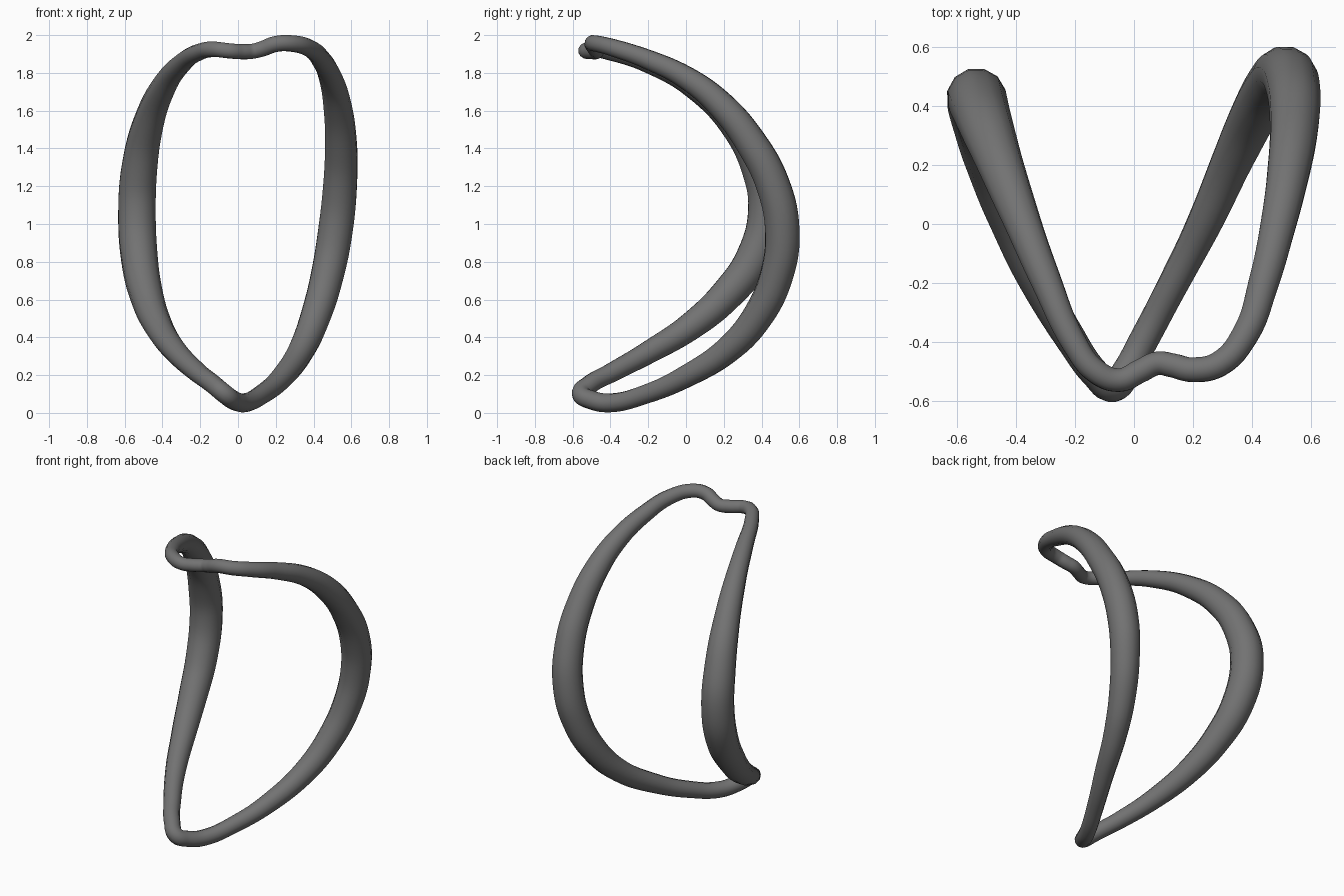
import bpy

# Centreline of the closed ring: x, y, z, tube radius
PATH = [
    # bottom tip and right strand, rising
    (-0.07, -0.555, 0.10, 0.050), (-0.025, -0.50, 0.068, 0.050),
    (0.03, -0.40, 0.053, 0.050), (0.13, -0.21, 0.10, 0.052),
    (0.235, -0.005, 0.19, 0.060), (0.342, 0.235, 0.345, 0.072),
    (0.414, 0.385, 0.52, 0.082), (0.473, 0.48, 0.73, 0.089),
    (0.515, 0.51, 0.96, 0.094), (0.54, 0.463, 1.20, 0.092),
    (0.545, 0.345, 1.43, 0.085), (0.525, 0.18, 1.635, 0.074),
    (0.49, 0.0, 1.775, 0.062), (0.44, -0.20, 1.870, 0.053),
    (0.378, -0.375, 1.93, 0.047),
    # wavy top edge
    (0.29, -0.475, 1.955, 0.044), (0.20, -0.495, 1.953, 0.043),
    (0.13, -0.48, 1.928, 0.042), (0.08, -0.473, 1.915, 0.041),
    (0.02, -0.50, 1.912, 0.041), (-0.05, -0.53, 1.917, 0.041),
    (-0.13, -0.50, 1.925, 0.042), (-0.20, -0.41, 1.912, 0.044),
    # left strand, descending
    (-0.30, -0.19, 1.848, 0.053), (-0.392, 0.04, 1.73, 0.066),
    (-0.472, 0.25, 1.54, 0.083), (-0.52, 0.383, 1.31, 0.097),
    (-0.535, 0.428, 1.07, 0.102), (-0.522, 0.36, 0.82, 0.099),
    (-0.485, 0.215, 0.625, 0.089), (-0.423, 0.03, 0.462, 0.076),
    (-0.332, -0.185, 0.328, 0.063), (-0.215, -0.39, 0.215, 0.053),
    (-0.13, -0.51, 0.15, 0.050),
]

# Smooth tapered tube swept along the path
curve = bpy.data.curves.new("bent_ring", "CURVE")
curve.dimensions = "3D"
curve.bevel_depth = 1.0
curve.bevel_resolution = 4
curve.resolution_u = 6
spline = curve.splines.new("BEZIER")
spline.bezier_points.add(len(PATH) - 1)
spline.use_cyclic_u = True
spline.radius_interpolation = "CARDINAL"
for p, (x, y, z, r) in zip(spline.bezier_points, PATH):
    p.co = (x, y, z)
    p.radius = r
    p.handle_left_type = p.handle_right_type = "AUTO"

ring = bpy.data.objects.new("bent_ring", curve)
bpy.context.collection.objects.link(ring)
bpy.context.view_layer.objects.active = ring
ring.select_set(True)
bpy.ops.object.convert(target="MESH")
bpy.ops.object.shade_smooth()

# Dark grey finish
dark = bpy.data.materials.new("dark_grey")
dark.diffuse_color = (0.17, 0.17, 0.17, 1.0)
bpy.context.object.data.materials.clear()
bpy.context.object.data.materials.append(dark)
